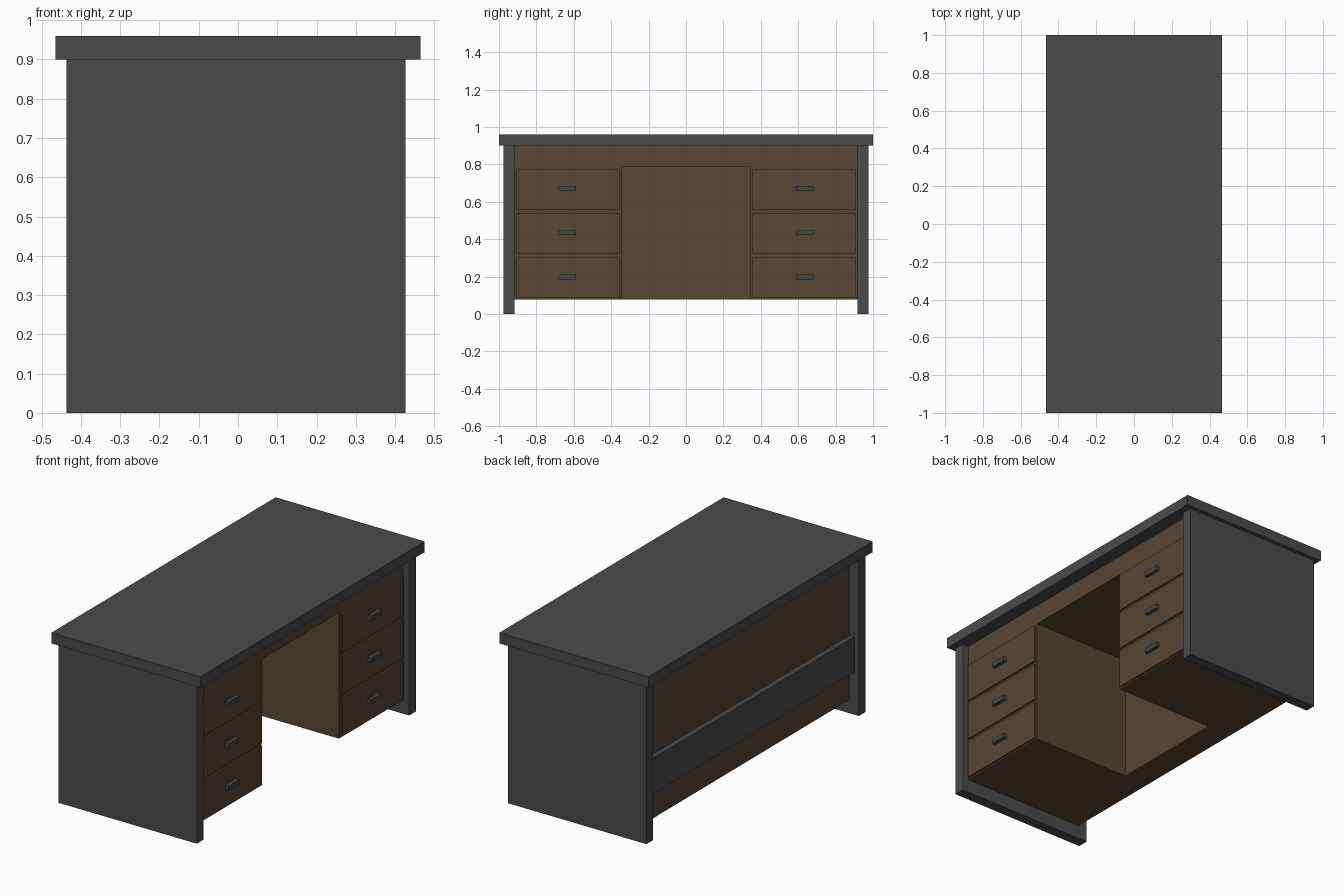
import bpy

if "Cube" in bpy.data.objects:
    bpy.data.objects.remove(bpy.data.objects["Cube"])


def material(name, rgb):
    m = bpy.data.materials.new(name)
    m.diffuse_color = (*rgb, 1)
    m.use_nodes = True
    m.node_tree.nodes["Principled BSDF"].inputs["Base Color"].default_value = m.diffuse_color
    return m


CHARCOAL = material("charcoal", (0.069, 0.069, 0.069))
BROWN = material("dark wood", (0.093, 0.061, 0.034))
STEEL = material("steel grey", (0.058, 0.065, 0.068))


def box(name, x, y, z, mat):
    """Box from (min, max) pairs along each axis."""
    bpy.ops.mesh.primitive_cube_add(
        size=1, location=[(a + b) / 2 for a, b in (x, y, z)])
    o = bpy.context.object
    o.name = name
    o.scale = [b - a for a, b in (x, y, z)]
    bpy.ops.object.transform_apply(location=False, rotation=False, scale=True)
    o.data.materials.append(mat)
    return o


# Desk top
box("desk_top", (-0.465, 0.465), (-1, 1), (0.90, 0.96), CHARCOAL)

# End panels
for s, side in ((-1, "near"), (1, "far")):
    box(side + "_end_panel", (-0.437, 0.427),
        sorted((s * 0.916, s * 0.977)), (0, 0.90), CHARCOAL)

# Wooden body with the kneehole cut out of it
FRONT = 0.388
body = box("body", (-0.38, FRONT), (-0.916, 0.916), (0.077, 0.90), BROWN)
cutter = box("kneehole_cutter", (-0.23, 0.6), (-0.345, 0.345), (-0.1, 0.787), BROWN)
mod = body.modifiers.new("kneehole", 'BOOLEAN')
mod.operation = 'DIFFERENCE'
mod.solver = 'EXACT'
mod.object = cutter
bpy.context.view_layer.objects.active = body
bpy.ops.object.modifier_apply(modifier=mod.name)
bpy.data.objects.remove(cutter, do_unlink=True)

# Rail across the back
box("back_rail", (-0.41, -0.38), (-0.916, 0.916), (0.24, 0.44), CHARCOAL)

# Three drawers and handles in each pedestal
PITCH = 0.236
for s, side in ((-1, "near"), (1, "far")):
    for i in range(3):
        z0 = 0.077 + i * PITCH
        zc = z0 + PITCH / 2 + 0.003
        box(f"{side}_drawer_{i + 1}", (FRONT, FRONT + 0.01),
            sorted((s * 0.355, s * 0.906)), (z0 + 0.009, z0 + PITCH - 0.009), BROWN)
        box(f"{side}_handle_{i + 1}", (FRONT + 0.01, FRONT + 0.03),
            (s * 0.635 - 0.047, s * 0.635 + 0.047), (zc - 0.013, zc + 0.013), STEEL)
